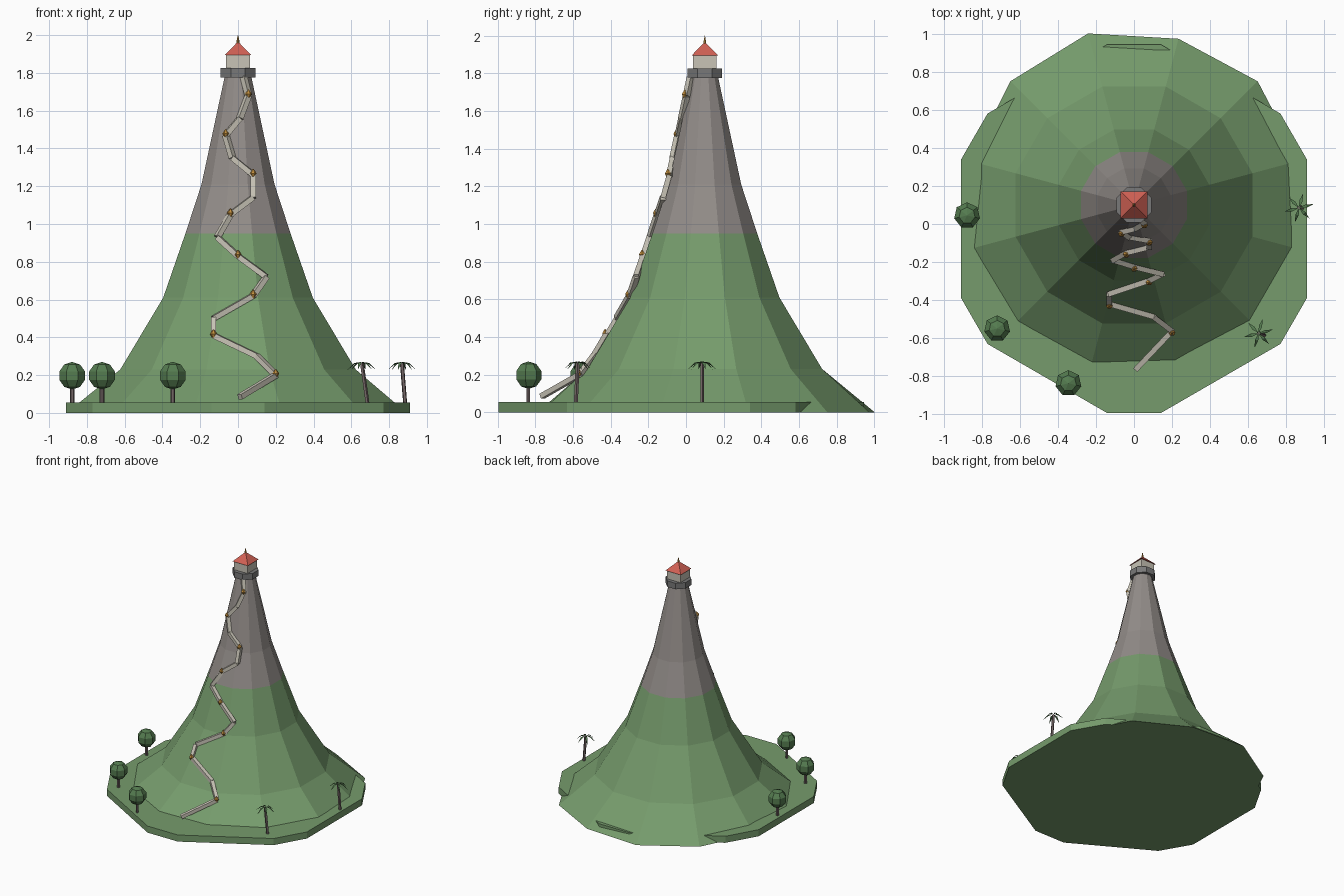
import bpy, bmesh, math
from mathutils import Vector

if "Cube" in bpy.data.objects:
    bpy.data.objects.remove(bpy.data.objects["Cube"])


def material(name, r, g, b):
    m = bpy.data.materials.new(name)
    m.diffuse_color = (r, g, b, 1)
    m.use_nodes = True
    m.node_tree.nodes["Principled BSDF"].inputs["Base Color"].default_value = m.diffuse_color
    return m


GRASS = material("grass green", .18, .33, .15)
ROCK = material("rock grey", .29, .265, .25)
STONE = material("platform grey", .19, .19, .19)
CREAM = material("cream", .58, .55, .47)
RED = material("roof red", .64, .12, .09)
GOLD = material("lantern gold", .55, .28, .05)
LEAF = material("leaf green", .09, .20, .08)
BARK = material("bark", .17, .13, .13)


def finish(bm, name, *mats):
    bmesh.ops.recalc_face_normals(bm, faces=bm.faces)
    me = bpy.data.meshes.new(name)
    bm.to_mesh(me)
    bm.free()
    for m in mats:
        me.materials.append(m)
    ob = bpy.data.objects.new(name, me)
    bpy.context.collection.objects.link(ob)
    return ob


def loft(bm, rings):
    """Skin a list of equal-length point rings, capping both ends."""
    vs = [[bm.verts.new(p) for p in ring] for ring in rings]
    n = len(vs[0])
    for a, b in zip(vs, vs[1:]):
        for i in range(n):
            j = (i + 1) % n
            bm.faces.new((a[i], a[j], b[j], b[i]))
    bm.faces.new(vs[0][::-1])
    bm.faces.new(vs[-1])


def ngon(x, y, z, r, n, turn=0):
    return [(x + r * math.cos(turn + math.tau * i / n),
             y + r * math.sin(turn + math.tau * i / n), z) for i in range(n)]


def lathe(name, mat, x, y, profile, n, turn=0):
    bm = bmesh.new()
    loft(bm, [ngon(x, y, z, r, n, turn) for r, z in profile])
    return finish(bm, name, mat)


def rod(bm, a, b, r, n=4):
    """Straight bar between two points."""
    a, b = Vector(a), Vector(b)
    q = (b - a).to_track_quat('Z', 'Y')
    ring = [q @ Vector(p) for p in ngon(0, 0, 0, r, n, math.pi / n)]
    loft(bm, [[p + a for p in ring], [p + b for p in ring]])


# Ground plate: hexagon with cut corners
bm = bmesh.new()
angles = [math.radians(30 + 60 * k + s) for k in range(6) for s in (-8.2, 8.2)]
loft(bm, [[(.98 * math.cos(a), -.025 + .98 * math.sin(a), z) for a in angles]
          for z in (0, .055)])
finish(bm, "ground_plate", GRASS)

# Mountain: flared twelve-sided peak, grass below and rock above
CY = .1
PROFILE = [(.92, 0), (.645, .23), (.41, .61), (.288, .95), (.2, 1.21), (.073, 1.78)]
BASE = [.90, .92, .905, .934, .92, .89, .94, .93, .92, .905, .925, .925]
bm = bmesh.new()
rings = [ngon(0, CY, z, r, 12, math.radians(15)) for r, z in PROFILE]
rings[0] = [(r * math.cos(math.radians(15 + 30 * i)),
             CY + r * math.sin(math.radians(15 + 30 * i)), 0) for i, r in enumerate(BASE)]
loft(bm, rings)
for f in bm.faces:
    f.material_index = int(f.calc_center_median().z > .95)
finish(bm, "mountain", GRASS, ROCK)


def front_y(z):
    """Depth of the mountain's front facet at a height."""
    for (r0, z0), (r1, z1) in zip(PROFILE, PROFILE[1:]):
        if z <= z1:
            break
    r = r0 + (r1 - r0) * (z - z0) / (z1 - z0)
    return CY - r * math.cos(math.radians(15))


# Zigzag stairway climbing the front
ROUTE = [(.01, .085), (.2, .2), (.1, .3), (-.13, .41), (-.13, .5), (.08, .62),
         (.15, .72), (0, .83), (-.11, .93), (-.04, 1.05), (.08, 1.14), (.08, 1.26),
         (-.03, 1.35), (-.065, 1.47), (.01, 1.56), (.055, 1.68), (.03, 1.78)]
path = [Vector((x, front_y(z) - .006, z)) for x, z in ROUTE]
path[0].y = -.765
bm = bmesh.new()
for a, b in zip(path, path[1:]):
    rod(bm, a, b, .02)
finish(bm, "stairway", CREAM)

# Lanterns at every second bend
for p in path[1::2]:
    lathe("lantern", GOLD, p.x, p.y - .008,
          [(.006, p.z - .015), (.018, p.z + .008), (.014, p.z + .016), (.002, p.z + .032)], 6)

# Summit pavilion
EIGHTH, QUARTER = math.pi / 8, math.pi / 4
lathe("summit_platform", STONE, 0, CY, [(.1, 1.775), (.1, 1.825)], 8, EIGHTH)
lathe("pavilion_walls", CREAM, 0, CY, [(.088, 1.825), (.088, 1.9)], 4, QUARTER)
lathe("pavilion_roof", RED, 0, CY, [(.1, 1.895), (.006, 1.962)], 4, QUARTER)
lathe("roof_spire", GOLD, 0, CY, [(.009, 1.95), (.007, 1.972), (.001, 2.0)], 6)

# Round trees
for x, y in [(-.878, .045), (-.72, -.55), (-.345, -.838)]:
    lathe("tree_trunk", BARK, x, y, [(.012, .05), (.012, .16)], 6)
    bm = bmesh.new()
    bmesh.ops.create_uvsphere(bm, u_segments=7, v_segments=5, radius=.073)
    bmesh.ops.translate(bm, verts=bm.verts, vec=(x, y, .197))
    finish(bm, "tree_crown", LEAF)

# Palms: leaning trunk with drooping fronds
for base, top in [((.685, -.585, .05), (.655, -.575, .262)),
                  ((.885, .085, .05), (.868, .085, .262))]:
    bm = bmesh.new()
    rod(bm, base, top, .011, 5)
    finish(bm, "palm_trunk", BARK)
    bm = bmesh.new()
    for k in range(6):
        a = math.tau * k / 6 + .25
        out, side = Vector((math.cos(a), math.sin(a), 0)), Vector((-math.sin(a), math.cos(a), 0))
        c = Vector(top)
        mid = c + out * .038 + Vector((0, 0, .002))
        tip = c + out * .078 - Vector((0, 0, .035))
        l, r = mid + side * .009, mid - side * .009
        under = mid - Vector((0, 0, .006))
        v = [bm.verts.new(p) for p in (c + Vector((0, 0, .008)), l, tip, r, under)]
        for tri in ((0, 1, 3), (1, 2, 3), (0, 4, 1), (0, 3, 4), (1, 4, 2), (4, 3, 2)):
            bm.faces.new([v[i] for i in tri])
    finish(bm, "palm_fronds", LEAF)
